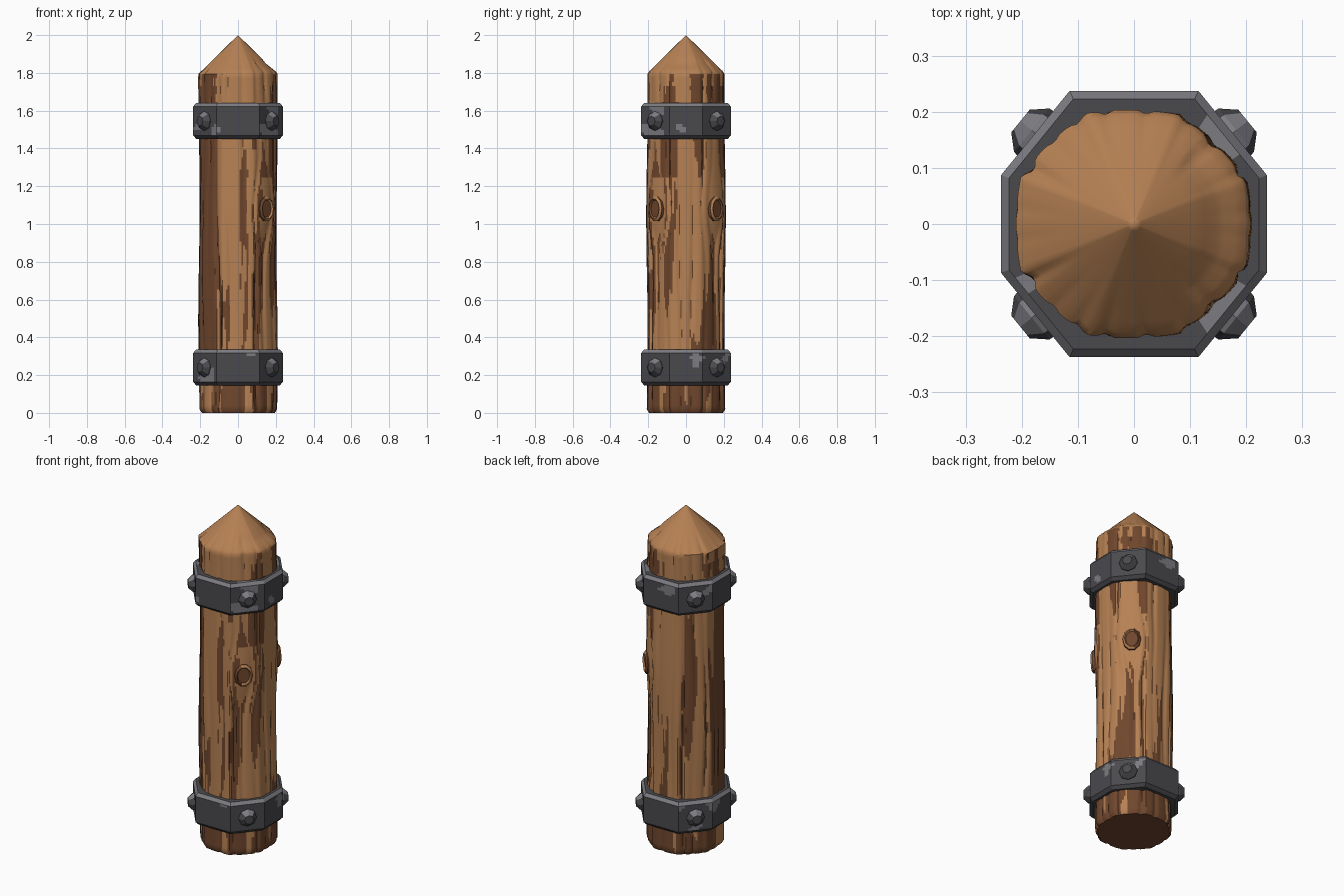
import bpy, bmesh, math
from mathutils import Vector, Matrix, noise

if "Cube" in bpy.data.objects:
    bpy.data.objects.remove(bpy.data.objects["Cube"])


def material(name, rgb):
    m = bpy.data.materials.new(name)
    m.diffuse_color = (*rgb, 1)
    m.use_nodes = True
    m.node_tree.nodes["Principled BSDF"].inputs["Base Color"].default_value = m.diffuse_color
    return m


LIGHT = material("light wood", (0.47, 0.22, 0.088))
DARK = material("dark wood", (0.16, 0.062, 0.026))
IRON = material("dark iron", (0.068, 0.068, 0.076))
WORN = material("worn iron", (0.2, 0.2, 0.22))


def make(name, bm, mats, smooth=None):
    bmesh.ops.recalc_face_normals(bm, faces=bm.faces)
    me = bpy.data.meshes.new(name)
    bm.to_mesh(me)
    bm.free()
    for m in mats:
        me.materials.append(m)
    ob = bpy.data.objects.new(name, me)
    bpy.context.collection.objects.link(ob)
    if smooth:
        bpy.context.view_layer.objects.active = ob
        ob.select_set(True)
        bpy.ops.object.shade_smooth_by_angle(angle=math.radians(smooth))
        ob.select_set(False)
    return ob


def loft(bm, rings):
    """Skin closed rings of points; returns the side faces."""
    rows = [[bm.verts.new(p) for p in ring] for ring in rings]
    n = len(rows[0])
    faces = [bm.faces.new((a[i], a[(i + 1) % n], b[(i + 1) % n], b[i]))
             for a, b in zip(rows, rows[1:]) for i in range(n)]
    return rows, faces


# ---- Wooden post: rounded octagon with grooves, bulging around two knots ----
KNOT_A, KNOT_Z = 47, 1.08          # mirrored in y
GROOVES = [(9, .010), (28, .012), (46, .012), (61, .018), (81, .010),
           (104, .009), (121, .020), (137, .008), (154, .016), (172, .008)]


def bend(a, z):
    """Grain angle, pushed sideways by the knot."""
    d = a - KNOT_A
    push = 17 * math.exp(-(d / 26) ** 2 - ((z - KNOT_Z) / 0.17) ** 2)
    return a - math.copysign(min(push, abs(d)), d) + 3 * math.sin(z * 4 + a * .05)


def groove(a, z):
    g = bend(a, z)
    total = 0
    for i, (c, depth) in enumerate(GROOVES):
        fade = 0.6 + 0.4 * math.sin(z * (3 + i % 3) + i * 2.1)
        total += depth * fade * max(0, 1 - abs(g - c) / 4.5)
    return total


def octagon(a):
    d = (a + 22.5) % 45 - 22.5
    return 0.5 * 0.205 / math.cos(math.radians(d)) + 0.5 * 0.208


def wood_point(deg, z):
    a = abs((deg + 180) % 360 - 180)
    r = octagon(a)
    r += 0.004 * math.sin(z * 5 + a * .03) - groove(a, z)
    d2 = ((a - KNOT_A) / 20) ** 2 + ((z - KNOT_Z) / 0.15) ** 2
    r += 0.012 * math.exp(-d2)
    if z < 0.02:
        r -= 0.012
    return Vector((r * math.cos(math.radians(deg)), r * math.sin(math.radians(deg)), z))


N = 144
angles = [i * 360 / N for i in range(N)]
heights = [0, 0.02] + [0.02 + 1.775 * i / 84 for i in range(1, 85)]
rings = [[wood_point(d, z) for d in angles] for z in heights]
for t in (0.06, 0.15, 0.25, 0.32, 0.38, 0.5, 0.65, 0.8, 0.94):   # pointed tip
    ring = []
    for d in angles:
        a = abs((d + 180) % 360 - 180)
        keep = max(0, 1 - t * 2)
        r = (octagon(a) - groove(a, 1.795) * keep) * (1 - t)
        z = 1.797 + 0.203 * t
        if a < 52 and t < 0.33:                    # chipped shoulder
            z -= 0.012 * (t / 0.32)
            r += 0.006
        ring.append((r * math.cos(math.radians(d)), r * math.sin(math.radians(d)), z))
    rings.append(ring)
bm = bmesh.new()
rows, faces = loft(bm, rings)
tip = bm.verts.new((0, 0, 2))
for i in range(N):
    bm.faces.new((rows[-1][i], rows[-1][(i + 1) % N], tip))
base = bm.faces.new(rows[0][::-1])
base.material_index = 1
for f in faces:                                     # weathered streaks
    c = f.calc_center_median()
    if c.z > 1.8:
        continue
    deg = math.degrees(math.atan2(c.y, c.x)) % 360
    a = min(deg, 360 - deg)
    g = math.radians(bend(a, c.z)) * (1 if deg < 180 else -1)
    n = noise.noise(Vector((math.cos(g) * 2.6, math.sin(g) * 2.6, c.z * 1.3)))
    n += 0.6 * noise.noise(Vector((math.cos(g) * 8, math.sin(g) * 8, c.z * 2.2)))
    limit = 0.33
    if c.z < 0.15:
        limit = -0.25
    elif c.z > 1.64:
        limit = 0.1 if c.z < 1.74 else 0.35
    elif 172 < deg < 238:
        limit = -0.8
    elif c.z > 1.25 and a < 70:
        limit = 0.0
    elif a < 70 and c.z < 0.9:
        limit = 0.2
    if n > limit or groove(a, c.z) > 0.0095:
        f.material_index = 1
make("wooden_post", bm, [LIGHT, DARK], 40)

# ---- Knots: short branch stumps on the two right-hand corners ----
for side, label in ((-1, "front"), (1, "back")):
    bm = bmesh.new()
    prof = [(1.0, 0.18), (1.0, 0.222), (0.8, 0.232), (0.68, 0.222)]
    krings = [[(s * 0.05 * math.cos(k * math.tau / 10), s * 0.068 * math.sin(k * math.tau / 10), h)
               for k in range(10)] for s, h in prof]
    krows, kf = loft(bm, krings)
    bm.faces.new(krows[-1])
    for f in kf[:10]:
        f.material_index = 1
    for f in kf[10:]:
        f.material_index = 1 if f.calc_center_median().x * side > 0 else 0
    bm.faces.ensure_lookup_table()
    bm.faces[-1].material_index = 1
    ang = math.radians(KNOT_A * side)
    out = Vector((math.cos(ang), math.sin(ang), 0))
    up = Vector((0, 0, 1))
    rot = Matrix((up.cross(out), up, out)).transposed().to_4x4()
    bm.transform(Matrix.Translation((0, 0, KNOT_Z)) @ rot)
    make("knot_" + label, bm, [LIGHT, DARK], 30)

# ---- Iron bands with rivets on the diagonal faces ----
corners = [Vector((x, y, 0)) for x, y in
           ((.237, -.087), (.237, .087), (.115, .237), (-.115, .237),
            (-.237, .087), (-.237, -.087), (-.115, -.237), (.115, -.237))]
SEG = 10
outline = [a.lerp(b, k / SEG) for a, b in zip(corners, corners[1:] + corners[:1])
           for k in range(SEG)]


def band(name, z0, z1):
    bm = bmesh.new()
    b = 0.018
    levels = [(0.78, z0), (0.93, z0), (1, z0 + b)]
    levels += [(1, z0 + b + (z1 - z0 - 2 * b) * k / 10) for k in range(1, 11)]
    levels += [(0.94, z1), (0.78, z1)]
    _, fs = loft(bm, [[(p.x * s, p.y * s, z) for p in outline] for s, z in levels])
    for f in fs:
        c = f.calc_center_median()
        n = noise.noise(Vector((c.x * 9, c.y * 9, c.z * 11 + 3)))
        rim = z1 - b < c.z < z1 - 0.001
        diagonal = abs(c.x) > .12 and abs(c.y) > .09
        if rim or (z0 + b < c.z < z1 and n > (0.25 if diagonal else 0.42)):
            f.material_index = 1
    make(name, bm, [IRON, WORN])
    # four domed rivets
    for sx in (-1, 1):
        for sy in (-1, 1):
            bm = bmesh.new()
            prof = [(.052, -.01), (.050, .008), (.026, .034)]
            rr = [[(r * math.cos(k * math.tau / 8), r * math.sin(k * math.tau / 8), h)
                   for k in range(8)] for r, h in prof]
            rrows, fs = loft(bm, rr)
            bm.faces.new(rrows[-1])
            out = Vector((.776 * sx, .631 * sy, 0))
            up = Vector((0, 0, 1))
            rot = Matrix((up.cross(out), up, out)).transposed().to_4x4()
            bm.transform(Matrix.Translation((.176 * sx, .162 * sy, (z0 + z1) / 2)) @ rot)
            for f in bm.faces:
                if f.calc_center_median().z > (z0 + z1) / 2 + .022:
                    f.material_index = 1
            make(name + "_rivet", bm, [IRON, WORN], 25)


band("lower_band", 0.145, 0.335)
band("upper_band", 1.45, 1.64)
